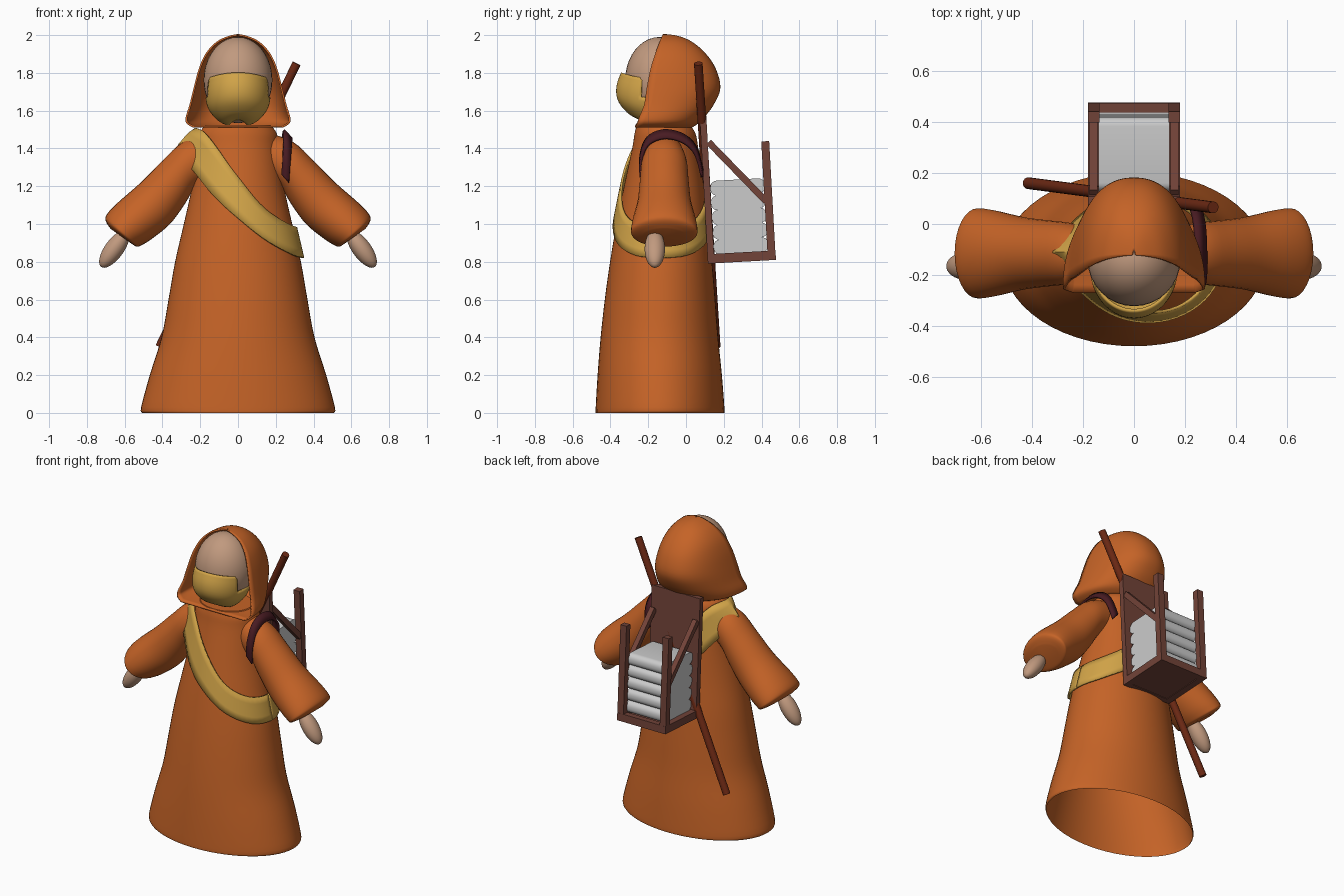
import bpy, bmesh, math
from mathutils import Vector, Matrix

if "Cube" in bpy.data.objects:
    bpy.data.objects.remove(bpy.data.objects["Cube"])


def material(name, r, g, b):
    m = bpy.data.materials.new(name)
    m.diffuse_color = (r, g, b, 1)
    m.use_nodes = True
    m.node_tree.nodes["Principled BSDF"].inputs["Base Color"].default_value = m.diffuse_color
    return m


ORANGE = material("orange_cloth", 0.56, 0.125, 0.02)
GOLD = material("gold_cloth", 0.64, 0.37, 0.065)
SKIN = material("skin", 0.53, 0.32, 0.21)
WOOD = material("brown_wood", 0.17, 0.057, 0.04)
STAFF = material("red_wood", 0.15, 0.022, 0.007)
STRAP = material("maroon_leather", 0.065, 0.011, 0.016)
PALE = material("pale_grey", 0.6, 0.6, 0.6)


def finish(name, bm, mat, smooth=True):
    bmesh.ops.recalc_face_normals(bm, faces=bm.faces)
    me = bpy.data.meshes.new(name)
    bm.to_mesh(me)
    bm.free()
    me.materials.append(mat)
    ob = bpy.data.objects.new(name, me)
    bpy.context.collection.objects.link(ob)
    if smooth:
        bpy.ops.object.select_all(action='DESELECT')
        ob.select_set(True)
        bpy.context.view_layer.objects.active = ob
        bpy.ops.object.shade_smooth_by_angle(angle=math.radians(45))
    return ob


def spline(rows, n):
    """Catmull-Rom through the rows, n steps per span."""
    out = []
    for i in range(len(rows) - 1):
        a, b, c, d = (rows[max(0, min(len(rows) - 1, i + k))] for k in (-1, 0, 1, 2))
        for s in range(n):
            t = s / n
            out.append([0.5 * (2*q + (r - p)*t + (2*p - 5*q + 4*r - u)*t*t + (3*q - p - 3*r + u)*t**3)
                        for p, q, r, u in zip(a, b, c, d)])
    return out + [list(rows[-1])]


def loft(name, rings, mat, closed=True, cap_start=False, cap_end=False, smooth=True):
    bm = bmesh.new()
    vs = [[bm.verts.new(p) for p in ring] for ring in rings]
    n = len(vs[0])
    for a, b in zip(vs, vs[1:]):
        for i in range(n if closed else n - 1):
            j = (i + 1) % n
            bm.faces.new((a[i], a[j], b[j], b[i]))
    if cap_start:
        bm.faces.new(vs[0])
    if cap_end:
        bm.faces.new(vs[-1])
    return finish(name, bm, mat, smooth)


def thicken(ob, t, offset=0):
    m = ob.modifiers.new("thickness", 'SOLIDIFY')
    m.thickness, m.offset = t, offset


def circle(n):
    return [2 * math.pi * i / n for i in range(n)]


def ellipsoid(name, loc, radii, mat, rot=0):
    bm = bmesh.new()
    bmesh.ops.create_uvsphere(bm, u_segments=32, v_segments=20, radius=1)
    bmesh.ops.transform(bm, verts=bm.verts, matrix=Matrix.Translation(loc)
                        @ Matrix.Rotation(rot, 4, 'Y') @ Matrix.Diagonal((*radii, 1)))
    return finish(name, bm, mat)


# Robe: rows of height, half width, front y, back y; open at the hem
ROBE = spline([(0, .508, -.478, .203), (.03, .513, -.478, .203), (.2, .467, -.468, .19),
               (.4, .405, -.452, .17), (.6, .368, -.43, .155), (.8, .333, -.402, .138),
               (1.0, .287, -.368, .115), (1.2, .243, -.328, .095), (1.4, .215, -.285, .065),
               (1.48, .205, -.272, .05), (1.525, .17, -.26, .02)], 4)
loft("robe", [[(w * math.cos(a), (f + b) / 2 + (b - f) / 2 * math.sin(a), z) for a in circle(56)]
              for z, w, f, b in ROBE], ORANGE, cap_end=True)


def robe_at(z):
    for p, q in zip(ROBE, ROBE[1:]):
        if z <= q[0]:
            t = (z - p[0]) / (q[0] - p[0])
            return [u + (v - u) * t for u, v in zip(p, q)]
    return ROBE[-1]


# Sash: rows of angle from the hip, lower z, upper z, extra reach over the shoulder
half = spline([(0, .82, .98, 0), (30, .835, 1.0, 0), (60, .905, 1.08, 0), (90, 1.03, 1.25, 0),
               (120, 1.16, 1.41, .01), (145, 1.28, 1.49, .04), (180, 1.415, 1.505, .085)], 5)
sash = []
for sign, rows in ((-1, half), (1, half[-2:0:-1])):
    for ang, lo, hi, extra in rows:
        a, col = sign * math.radians(ang), []
        for k in range(5):
            z = lo + (hi - lo) * k / 4
            _, w, f, b = robe_at(z)
            x = w + .016 + extra * (1 - k / 5)
            col.append((x * math.cos(a), (f + b) / 2 + ((b - f) / 2 + .016) * math.sin(a), z))
        sash.append(col)
thicken(loft("sash", sash + [sash[0]], GOLD, closed=False), .012)

# Sleeves and hands: rows of upper x, z, lower x, z, half depth
SLEEVE = spline([(.14, 1.49, .12, 1.25, .095), (.29, 1.435, .22, 1.2, .12), (.4, 1.335, .285, 1.1, .13),
                 (.52, 1.215, .36, 1.0, .143), (.64, 1.11, .455, .922, .168),
                 (.695, 1.05, .51, .888, .176), (.7, 1.015, .535, .88, .168), (.675, .975, .56, .893, .11)], 4)
for side, label in ((-1, "left"), (1, "right")):
    rings = []
    for ux, uz, lx, lz, d in SLEEVE:
        rings.append([(side * ((ux + lx) / 2 + (ux - lx) / 2 * math.cos(a)), -.115 + d * math.sin(a),
                       (uz + lz) / 2 + (uz - lz) / 2 * math.cos(a)) for a in circle(32)])
    loft(label + "_sleeve", rings, ORANGE, cap_start=True, cap_end=True)
    ellipsoid(label + "_hand", (side * .655, -.165, .868), (.05, .054, .118), SKIN, -side * math.radians(36))

# Hood: rows of height, half width, front y, back y
HOOD = spline([(1.515, .235, -.27, .03), (1.535, .268, -.258, .06), (1.565, .272, -.248, .09),
               (1.63, .252, -.222, .14), (1.72, .23, -.208, .177), (1.82, .203, -.188, .153),
               (1.9, .167, -.163, .1), (1.96, .112, -.14, .03), (1.99, .05, -.127, -.04),
               (2.0, .004, -.122, -.105)], 4)
rings = []
for z, w, f, b in HOOD:
    ring = []
    for i in range(41):
        a = math.pi * i / 40
        c, s = math.cos(a), max(0, math.sin(a))
        ring.append((w * math.copysign(abs(c) ** .88, c), f + (b - f) * s ** .88, z))
    rings.append(ring)
thicken(loft("hood", rings, ORANGE, closed=False, cap_start=True), .01)

# Head and face covering
ellipsoid("head", (0, -.14, 1.762), (.182, .182, .228), SKIN)
MASK = spline([(1.555, .05, .06), (1.58, .1, .12), (1.63, .145, .17), (1.68, .163, .192),
               (1.74, .166, .19), (1.8, .158, .168)], 3)
bm = bmesh.new()
grid = []
for z, rx, ry in MASK:
    grid.append([bm.verts.new((rx * math.sin(a), -.17 - ry * math.cos(a), z - .03 * math.sin(a) ** 2))
                 for a in (math.radians(-110 + 5 * i) for i in range(45))])
for r, (p, q) in enumerate(zip(grid, grid[1:])):
    for i in range(44):
        # the tall part covers the front only; a low strip wraps to the sides
        if MASK[r][0] < 1.69 or abs(-107.5 + 5 * i) < 70:
            bm.faces.new((p[i], p[i + 1], q[i + 1], q[i]))
bmesh.ops.delete(bm, geom=[v for v in bm.verts if not v.link_faces], context='VERTS')
thicken(finish("face_covering", bm, GOLD), .012)

# Shoulder strap
path = spline([(.25, -.235, 1.24), (.257, -.24, 1.34), (.262, -.205, 1.435), (.262, -.12, 1.475),
               (.258, -.02, 1.455), (.245, .05, 1.39), (.22, .085, 1.27)], 5)
half_w = Vector((.02, 0, -.022))
thicken(loft("shoulder_strap", [[Vector(p) - half_w, Vector(p) + half_w] for p in path], STRAP, closed=False), .014)

# Staff slung across the back
top, low = Vector((.31, .065, 1.85)), Vector((-.415, .16, .35))
bm = bmesh.new()
bmesh.ops.create_cone(bm, cap_ends=True, segments=16, radius1=.023, radius2=.023, depth=(top - low).length)
bmesh.ops.transform(bm, verts=bm.verts, matrix=Matrix.Translation((top + low) / 2)
                    @ (top - low).to_track_quat('Z', 'Y').to_matrix().to_4x4())
finish("staff", bm, STAFF)

# Carrying rack, built upright and then tilted with the back
RACK = Matrix.Translation((0, .116, .79)) @ Matrix.Rotation(math.radians(3.2), 4, 'X')


def rack_box(name, x, y, z, mat=WOOD, turn=0, bevel=0):
    bm = bmesh.new()
    bmesh.ops.create_cube(bm, size=1)
    size = Matrix.Diagonal((x[1] - x[0], y[1] - y[0], z[1] - z[0], 1))
    mid = Matrix.Translation([(s[0] + s[1]) / 2 for s in (x, y, z)])
    bmesh.ops.transform(bm, verts=bm.verts, matrix=RACK @ mid @ Matrix.Rotation(turn, 4, 'X') @ size)
    if bevel:
        bmesh.ops.bevel(bm, geom=[e for e in bm.edges if abs((e.verts[0].co - e.verts[1].co).x) > .1],
                        offset=bevel, segments=5, profile=.5, affect='EDGES')
    return finish(name, bm, mat, smooth=bool(bevel))


rack_box("rack_back_board", (-.18, .18), (0, .035), (0, .79))
rack_box("rack_floor", (-.175, .175), (.01, .35), (.004, .03))
rack_box("rack_rear_rail", (-.18, .18), (.318, .361), (0, .05))
for s, label in ((-1, "left"), (1, "right")):
    xs = sorted((s * .135, s * .18))
    rack_box(label + "_rack_post", xs, (.318, .36), (0, .63))
    rack_box(label + "_rack_rail", xs, (.02, .34), (0, .05))
    # brace from the board down to the post
    rack_box(label + "_rack_brace", sorted((s * .142, s * .175)), (-.035, .4), (.46, .495),
             turn=-math.radians(49))

# Folded bundles stacked in the rack
for i in range(5):
    z = .045 + i * .078
    rack_box("bundle_%d" % (i + 1), (-.14, .14), (.035, .325), (z, z + .079), PALE, bevel=.034)
